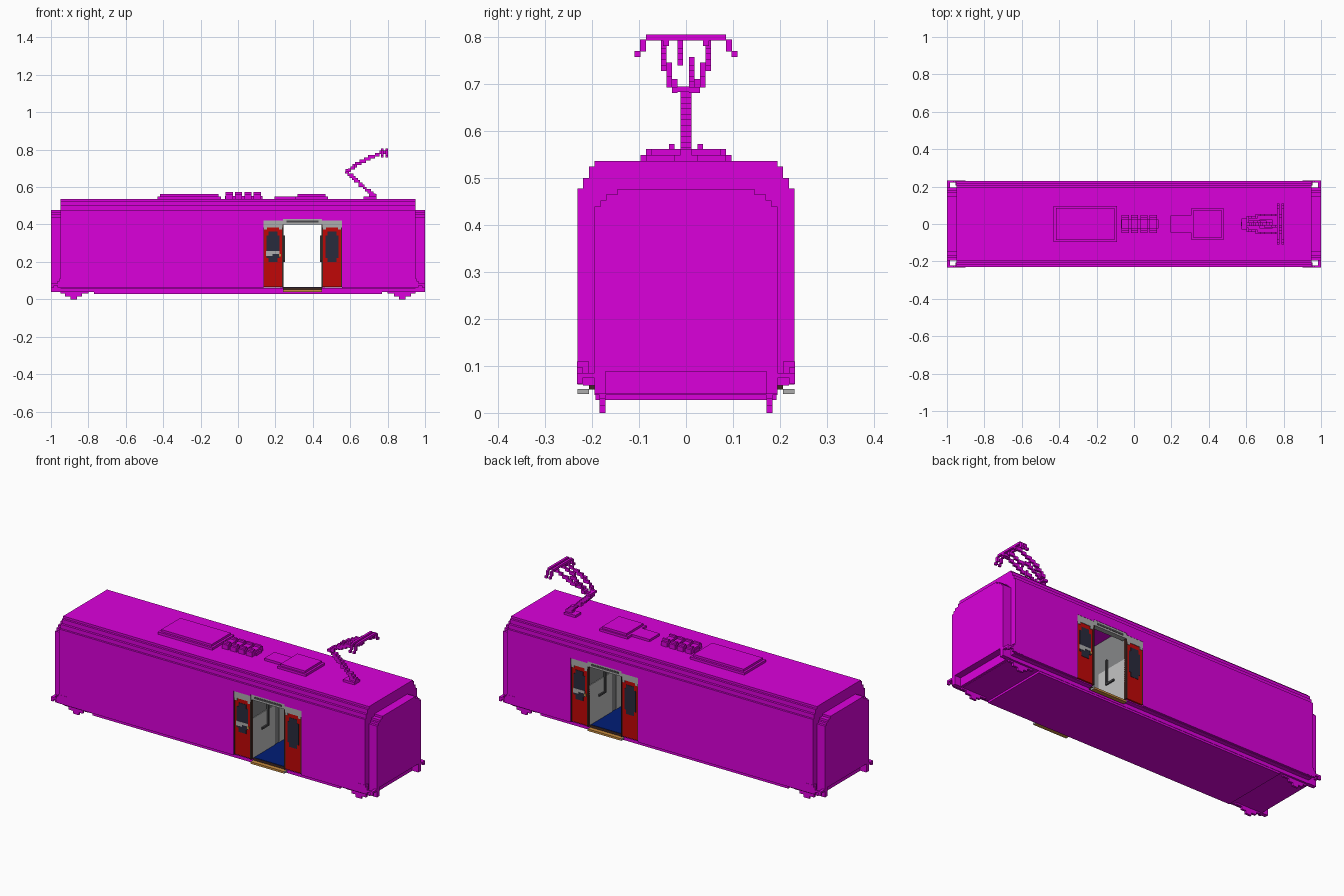
import bpy, bmesh, math
from mathutils import Vector

cube = bpy.data.objects.get("Cube")
if cube:
    bpy.data.objects.remove(cube, do_unlink=True)


def material(name, rgb):
    m = bpy.data.materials.new(name)
    m.use_nodes = True
    m.diffuse_color = (*rgb, 1)
    m.node_tree.nodes["Principled BSDF"].inputs["Base Color"].default_value = (*rgb, 1)
    return m


MAGENTA = material("magenta", (0.71, 0.0, 0.71))
RED = material("door red", (0.53, 0.002, 0.002))
GREY = material("light grey", (0.42, 0.42, 0.42))
PALE = material("panel grey", (0.55, 0.55, 0.55))
MID = material("partition grey", (0.24, 0.245, 0.25))
DARK = material("dark grey", (0.07, 0.07, 0.075))
GLASS = material("window blue black", (0.022, 0.024, 0.045))
BLUE = material("floor blue", (0.0, 0.012, 0.18))
ORANGE = material("step orange", (0.58, 0.26, 0.05))
BROWN = material("seal brown", (0.05, 0.02, 0.015))


def boxes(name, mat, spans):
    """One object from boxes given as (x0, x1, y0, y1, z0, z1)."""
    bm = bmesh.new()
    for x0, x1, y0, y1, z0, z1 in spans:
        vs = bmesh.ops.create_cube(bm, size=1)["verts"]
        for v in vs:
            v.co = Vector(((x0 + x1) / 2 + v.co.x * (x1 - x0),
                           (y0 + y1) / 2 + v.co.y * (y1 - y0),
                           (z0 + z1) / 2 + v.co.z * (z1 - z0)))
    me = bpy.data.meshes.new(name)
    bm.to_mesh(me)
    bm.free()
    me.materials.append(mat)
    ob = bpy.data.objects.new(name, me)
    bpy.context.collection.objects.link(ob)
    return ob


D0, D1 = 0.24, 0.45          # doorway
L0, L1 = 0.135, 0.555        # outer edges of the open door leaves


def mir_y(spans):
    return spans + [(a, b, -d, -c, e, f) for a, b, c, d, e, f in spans]


def mir_x(spans):
    return spans + [(-b, -a, c, d, e, f) for a, b, c, d, e, f in spans]


def turn_door(spans):
    """Repeat on the other side, turned half round the doorway centre."""
    s = D0 + D1
    return spans + [(s - b, s - a, -d, -c, e, f) for a, b, c, d, e, f in spans]


def stepped(points, u=0.0119):
    """Blocky cells following a polyline."""
    cells = {}
    for p, q in zip(points, points[1:]):
        p, q = Vector(p), Vector(q)
        n = max(1, math.ceil(max(abs(c) for c in q - p) / u * 2))
        for i in range(n + 1):
            c = p.lerp(q, i / n)
            cells[(round(c.x / u), round(c.y / u), round(c.z / u))] = True
    h = u / 2
    return [(x * u - h, x * u + h, y * u - h, y * u + h, z * u - h, z * u + h)
            for x, y, z in cells]


# Body shell: side walls around the door bay, end walls, stepped roof
boxes("side_walls", MAGENTA, mir_y([
    (-0.95, L0, 0.216, 0.231, 0.06, 0.475),
    (L1, 0.95, 0.216, 0.231, 0.06, 0.475),
    (L0, D0, 0.216, 0.231, 0.42, 0.475),
    (D1, L1, 0.216, 0.231, 0.42, 0.475),
    (D0, D1, 0.216, 0.231, 0.43, 0.475)]))
boxes("end_walls", MAGENTA, mir_x([(0.938, 0.95, -0.22, 0.22, 0.06, 0.475)]))
boxes("roof", MAGENTA, [
    (-0.95, 0.95, -0.231, 0.231, 0.465, 0.478),
    (-0.95, 0.95, -0.22, 0.22, 0.478, 0.501),
    (-0.95, 0.95, -0.207, 0.207, 0.501, 0.525),
    (-0.95, 0.95, -0.195, 0.195, 0.525, 0.537)])

# Raised cab ends with stepped upper corners
boxes("cab_ends", MAGENTA, mir_x([
    (0.95, 1.0, -0.195, 0.195, 0.088, 0.44),
    (0.95, 1.0, -0.182, 0.182, 0.44, 0.453),
    (0.95, 1.0, -0.17, 0.17, 0.453, 0.465),
    (0.95, 1.0, -0.146, 0.146, 0.465, 0.477),
    (0.93, 0.962, -0.172, 0.172, 0.04, 0.088),
    (0.95, 1.0, 0.172, 0.195, 0.04, 0.088),
    (0.95, 1.0, -0.195, -0.172, 0.04, 0.088)]))

# Underframe, corner buffers and tapering feet
boxes("underframe", MAGENTA, [
    (-0.95, 0.95, -0.195, 0.195, 0.038, 0.06),
    (-0.95, D0, -0.22, 0.22, 0.058, 0.064),
    (D1, 0.95, -0.22, 0.22, 0.058, 0.064),
    (-0.77, 0.77, -0.193, 0.193, 0.027, 0.038)])
boxes("corner_buffers", MAGENTA, mir_x(mir_y([
    (0.95, 1.0, 0.221, 0.232, 0.074, 0.085),
    (0.985, 1.0, 0.221, 0.232, 0.062, 0.085),
    (0.985, 1.0, 0.195, 0.232, 0.074, 0.085),
    (0.90, 0.965, 0.221, 0.232, 0.062, 0.098),
    (0.90, 0.955, 0.207, 0.232, 0.085, 0.11)])))
boxes("feet", MAGENTA, mir_x(mir_y([
    (0.80, 0.95, 0.172, 0.184, 0.03, 0.06),
    (0.835, 0.925, 0.172, 0.184, 0.015, 0.03),
    (0.86, 0.895, 0.172, 0.184, 0.0, 0.015)])))

# Vestibule: floor, partitions, pale lower panels and grab rails
boxes("floor", BLUE, [(D0, D1, -0.205, 0.205, 0.06, 0.066)])
boxes("partitions", MID, [
    (D0 - 0.012, D0, -0.216, 0.216, 0.06, 0.465),
    (D1, D1 + 0.012, -0.216, 0.216, 0.06, 0.465)])
boxes("lower_panels", PALE, mir_y([
    (D0, D0 + 0.003, 0.02, 0.216, 0.066, 0.29),
    (D1 - 0.003, D1, 0.02, 0.216, 0.066, 0.29)]))
boxes("grab_rails", DARK, mir_y([
    s for x in (D0 + 0.006, D1 - 0.006) for s in (
        (x - 0.005, x + 0.005, 0.08, 0.09, 0.2, 0.34),
        (x - 0.005, x + 0.005, 0.09, 0.14, 0.2, 0.21))]))

# Open door leaves on both sides, flush with the walls
Y = 0.227
leaf, seal, top, pane = [], [], [], []
for a, b in ((L0, D0), (D1, L1)):
    m = (a + b) / 2
    leaf.append((a, b, 0.216, Y, 0.066, 0.42))
    seal += [(a, a + 0.005, Y, Y + 0.002, 0.066, 0.385),
             (b - 0.005, b, Y, Y + 0.002, 0.066, 0.385)]
    top += [(a, b, Y, Y + 0.003, 0.385, 0.42),
            (a + 0.005, a + 0.02, Y, Y + 0.003, 0.372, 0.385),
            (b - 0.02, b - 0.005, Y, Y + 0.003, 0.372, 0.385)]
    pane += [(m - 0.035, m + 0.035, Y, Y + 0.002, 0.222, 0.34),
             (m - 0.024, m + 0.024, Y, Y + 0.002, 0.198, 0.222),
             (m - 0.024, m + 0.024, Y, Y + 0.002, 0.34, 0.362)]
boxes("door_leaves", RED, mir_y(leaf))
boxes("door_seals", BROWN, mir_y(seal))
boxes("door_tops", GREY, mir_y(top))
boxes("door_windows", GLASS, mir_y(pane))
boxes("door_labels", GREY, turn_door([
    (0.15, 0.222, -Y - 0.0035, -Y, 0.243, 0.258),
    (0.15, 0.185, -Y - 0.0035, -Y, 0.232, 0.243)]))
boxes("door_buttons", ORANGE, turn_door([(0.218, 0.23, -Y - 0.0035, -Y, 0.23, 0.243)]))

# Doorway header, jambs and step
boxes("door_header", GREY, mir_y([(D0, D1, 0.20, 0.2295, 0.40, 0.43)]))
boxes("header_panel", DARK, mir_y([(0.26, 0.43, 0.2295, 0.231, 0.41, 0.421)]))
boxes("door_jambs", BROWN, mir_y([
    (D0 - 0.002, D0 + 0.003, 0.214, 0.2305, 0.062, 0.40),
    (D1 - 0.003, D1 + 0.002, 0.214, 0.2305, 0.062, 0.40)]))
boxes("door_step", ORANGE, mir_y([(D0 + 0.004, D1 - 0.004, 0.207, 0.231, 0.04, 0.051)]))
boxes("step_ends", GREY, mir_y([
    (D0, D0 + 0.004, 0.207, 0.231, 0.04, 0.051),
    (D1 - 0.004, D1, 0.207, 0.231, 0.04, 0.051)]))
boxes("door_sill", BROWN, mir_y([(D0, D1, 0.195, 0.207, 0.05, 0.064)]))

# Roof equipment
boxes("large_roof_unit", MAGENTA, [
    (-0.43, -0.092, -0.097, 0.097, 0.537, 0.55),
    (-0.418, -0.104, -0.085, 0.085, 0.55, 0.562)])
boxes("resistor_bank", MAGENTA, [(-0.07, 0.13, -0.024, 0.024, 0.537, 0.552)] + mir_y([
    s for i in range(4) for s in (
        (-0.066 + i * 0.05, -0.028 + i * 0.05, 0.0, 0.048, 0.537, 0.562),
        (-0.066 + i * 0.05, -0.028 + i * 0.05, 0.024, 0.036, 0.562, 0.573))]))
boxes("small_roof_unit", MAGENTA, [
    (0.195, 0.31, -0.045, 0.045, 0.537, 0.55),
    (0.305, 0.48, -0.084, 0.084, 0.537, 0.55),
    (0.317, 0.468, -0.075, 0.075, 0.55, 0.562)])

# Current collector: base, lower arm, spreading upper arms, contact head
boxes("collector_base", MAGENTA, [
    (0.67, 0.74, -0.024, 0.024, 0.537, 0.55),
    (0.70, 0.74, -0.012, 0.012, 0.55, 0.562)])
boxes("collector_lower_arm", MAGENTA, [
    (a - 0.004, b + 0.004, -0.012, 0.012, e, f)
    for a, b, c, d, e, f in stepped([(0.73, 0, 0.555), (0.585, 0, 0.675)])])
boxes("collector_knuckle", MAGENTA, [(0.574, 0.604, -0.03, 0.03, 0.684, 0.696)])
arms = stepped([(0.59, 0.006, 0.69), (0.70, 0.006, 0.755)])
arms += stepped([(0.70, -0.007, 0.755), (0.78, -0.007, 0.79)])
for s in (-1, 1):
    arms += stepped([(0.59, s * 0.028, 0.69), (0.63, s * 0.034, 0.72),
                     (0.66, s * 0.043, 0.735), (0.78, s * 0.043, 0.79)])
boxes("collector_upper_arms", MAGENTA, [
    (a, b, c, d, e - 0.003, f + 0.003) for a, b, c, d, e, f in arms])
boxes("collector_head", MAGENTA, mir_y([
    s for x in (0.764, 0.788) for s in (
        (x, x + 0.013, 0.0, 0.085, 0.794, 0.806),
        (x, x + 0.013, 0.085, 0.098, 0.77, 0.796),
        (x, x + 0.013, 0.097, 0.11, 0.758, 0.771))]
    + [(0.764, 0.801, 0.036, 0.049, 0.782, 0.796)]))
